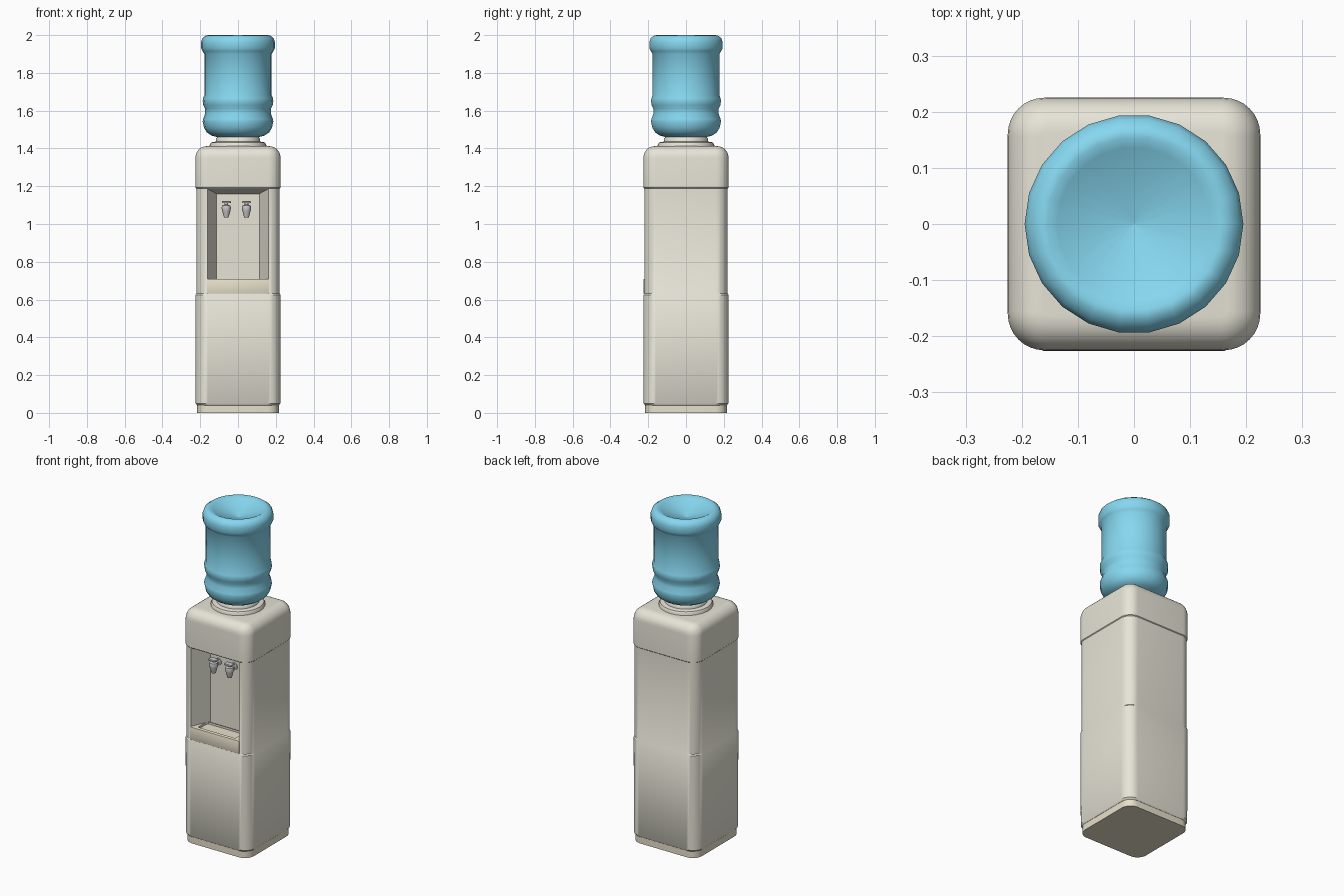
import bpy, bmesh, math
from mathutils import Matrix

if "Cube" in bpy.data.objects:
    bpy.data.objects.remove(bpy.data.objects["Cube"])


def material(name, rgb):
    m = bpy.data.materials.new(name)
    m.diffuse_color = (*rgb, 1)
    m.use_nodes = True
    m.node_tree.nodes["Principled BSDF"].inputs["Base Color"].default_value = m.diffuse_color
    return m


CREAM = material("cream_plastic", (0.80, 0.78, 0.68))
TAN = material("tan_plastic", (0.81, 0.75, 0.60))
BLUE = material("blue_plastic", (0.24, 0.68, 0.87))


def finish(name, bm, mat=None, angle=35):
    bmesh.ops.recalc_face_normals(bm, faces=bm.faces)
    me = bpy.data.meshes.new(name)
    bm.to_mesh(me)
    bm.free()
    ob = bpy.data.objects.new(name, me)
    bpy.context.collection.objects.link(ob)
    if mat:
        me.materials.append(mat)
    smooth(ob, angle)
    return ob


def smooth(ob, angle=35):
    bpy.ops.object.select_all(action='DESELECT')
    ob.select_set(True)
    bpy.context.view_layer.objects.active = ob
    bpy.ops.object.shade_smooth_by_angle(angle=math.radians(angle))


def loft(rings):
    """Skin a stack of point loops and cap both ends."""
    bm = bmesh.new()
    loops = [[bm.verts.new(p) for p in r] for r in rings]
    for a, b in zip(loops, loops[1:]):
        n = len(a)
        for i in range(n):
            j = (i + 1) % n
            bm.faces.new((a[i], a[j], b[j], b[i]))
    bm.faces.new(loops[0])
    bm.faces.new(loops[-1])
    return bm


def rounded_square(half, radius, z, seg=8):
    pts = []
    for k, (sx, sy) in enumerate([(1, 1), (-1, 1), (-1, -1), (1, -1)]):
        for i in range(seg + 1):
            a = math.pi / 2 * (k + i / seg)
            pts.append((sx * (half - radius) + radius * math.cos(a),
                        sy * (half - radius) + radius * math.sin(a), z))
    return pts


def lathe(name, profile, n, mat=None, loc=(0, 0, 0), rot_x=0, angle=35):
    """Revolve (radius, height) points about z, then tilt and place."""
    bm = loft([[(r * math.cos(2 * math.pi * i / n), r * math.sin(2 * math.pi * i / n), z)
                for i in range(n)] for r, z in profile])
    bmesh.ops.remove_doubles(bm, verts=bm.verts, dist=1e-5)
    ob = finish(name, bm, mat, angle)
    ob.matrix_world = Matrix.Translation(loc) @ Matrix.Rotation(rot_x, 4, 'X')
    return ob


def box(name, lo, hi, mat=None, bevel=0.0):
    bm = bmesh.new()
    bmesh.ops.create_cube(bm, size=1)
    for v in bm.verts:
        v.co = [(l + h) / 2 + c * (h - l) for l, h, c in zip(lo, hi, v.co)]
    if bevel:
        bmesh.ops.bevel(bm, geom=bm.edges[:], offset=bevel, segments=2, affect='EDGES', profile=0.5)
    return finish(name, bm, mat)


def carve(ob, cutter):
    mod = ob.modifiers.new("carve", 'BOOLEAN')
    mod.operation = 'DIFFERENCE'
    mod.solver = 'EXACT'
    mod.object = cutter
    bpy.context.view_layer.objects.active = ob
    bpy.ops.object.modifier_apply(modifier=mod.name)
    bpy.data.objects.remove(cutter)
    smooth(ob)


# Cabinet: lower block, slightly inset middle, overhanging rounded cap
sections = [(0.04, 0.217), (0.05, 0.224), (0.625, 0.225), (0.632, 0.221),
            (1.188, 0.221), (1.192, 0.225), (1.35, 0.225)]
rings = [rounded_square(h, 0.065, z) for z, h in sections]
for i in range(1, 8):
    a = math.pi / 2 * i / 7
    inset = 0.06 * (1 - math.cos(a))
    rings.append(rounded_square(0.225 - inset, 0.07 - inset, 1.352 + 0.06 * math.sin(a)))
cabinet = finish("cabinet", loft(rings), CREAM)

# Dispensing recess with tapered sides and top
recess = [(-0.3, 0.163, 1.187), (-0.2215, 0.163, 1.187), (-0.10, 0.113, 1.16)]
cutter = finish("recess_cutter", loft(
    [[(-w, y, 0.69), (w, y, 0.69), (w, y, top), (-w, y, top)] for y, w, top in recess]))
cutter.hide_render = True
carve(cabinet, cutter)

# Plinth
finish("plinth", loft([rounded_square(0.216, 0.06, z) for z in (0, 0.042)]), TAN)

# Drip tray front band and shallow basin
band = box("drip_tray", (-0.165, -0.226, 0.632), (0.165, -0.11, 0.71), TAN, 0.003)
basin = box("basin_cutter", (-0.125, -0.205, 0.697), (0.125, -0.115, 0.75))
basin.hide_render = True
carve(band, basin)

# Collar under the bottle
lathe("collar", [(0.15, 1.405), (0.15, 1.418), (0.143, 1.432), (0.118, 1.436),
                 (0.116, 1.452), (0.108, 1.462), (0.08, 1.464)], 32, CREAM)

# Upturned bottle with ribs and a dished base
lathe("bottle", [(0.06, 1.44), (0.105, 1.459), (0.14, 1.468), (0.165, 1.485), (0.18, 1.51),
                 (0.187, 1.542), (0.185, 1.555), (0.174, 1.585), (0.174, 1.61), (0.184, 1.63),
                 (0.187, 1.65), (0.185, 1.667), (0.178, 1.682), (0.178, 1.90),
                 (0.188, 1.915), (0.195, 1.93), (0.195, 1.965), (0.188, 1.985),
                 (0.17, 1.998), (0.155, 2.0), (0.137, 1.99), (0.001, 1.94)],
      22, BLUE, angle=50)

# Two taps: wall flange, barrel, spout and push lever
for side, x in (("left", -0.062), ("right", 0.045)):
    lathe(side + "_tap_barrel", [(0.022, 0), (0.022, 0.008), (0.013, 0.012), (0.013, 0.05),
                                 (0.009, 0.056)], 16, None, (x, -0.098, 1.085), math.pi / 2)
    lathe(side + "_tap_spout", [(0.012, 1.035), (0.015, 1.045), (0.022, 1.07), (0.025, 1.085),
                                (0.022, 1.098), (0.01, 1.102), (0.009, 1.114)],
          16, None, (x, -0.145, 0))
    box(side + "_tap_lever", (x - 0.024, -0.165, 1.11), (x + 0.024, -0.132, 1.121), None, 0.003)
